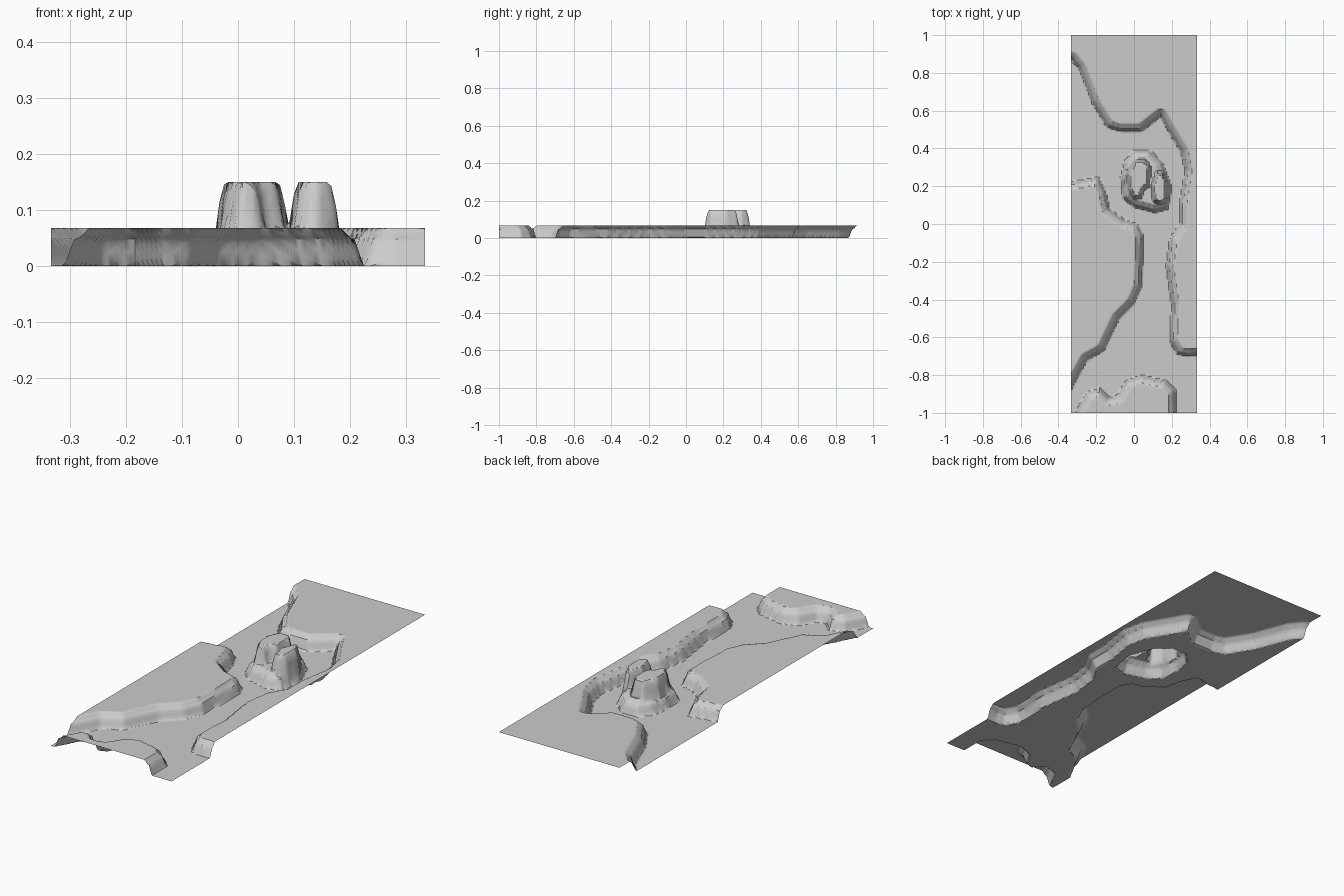
import bpy
import bmesh
from mathutils import Vector
from mathutils.geometry import intersect_point_line

cube = bpy.data.objects.get("Cube")
if cube:
    bpy.data.objects.remove(cube, do_unlink=True)

WIDTH, LENGTH = 0.666, 2.0
COLUMNS, ROWS = 80, 240

# Foot outlines of the raised ground; edge corners run past the border
north_east_bank = [
    (-0.45, 0.92), (-0.33, 0.87), (-0.29, 0.82), (-0.22, 0.64), (-0.14, 0.51),
    (-0.07, 0.49), (0.04, 0.49), (0.14, 0.57), (0.19, 0.48), (0.25, 0.38),
    (0.27, 0.28), (0.24, 0.1), (0.24, 0), (0.19, -0.08), (0.17, -0.22),
    (0.2, -0.43), (0.19, -0.62), (0.23, -0.69), (0.28, -0.7), (0.5, -0.68),
    (0.5, 1.2), (-0.45, 1.2)]
west_bank = [
    (-0.5, -1), (-0.33, -0.87), (-0.25, -0.72), (-0.16, -0.67), (-0.08, -0.5),
    (0, -0.42), (0.04, -0.33), (0.05, -0.06), (0.02, 0), (-0.05, 0.02),
    (-0.13, 0.08), (-0.15, 0.17), (-0.19, 0.25), (-0.28, 0.23), (-0.5, 0.21)]
front_bank = [
    (-0.38, -1.2), (-0.31, -1), (-0.25, -0.89), (-0.18, -0.87), (-0.13, -0.92),
    (-0.09, -0.91), (-0.04, -0.83), (0.04, -0.8), (0.17, -0.83), (0.22, -0.88),
    (0.23, -1.2)]
island = [
    (-0.07, 0.25), (-0.06, 0.14), (0, 0.09), (0.11, 0.06), (0.18, 0.08),
    (0.2, 0.2), (0.15, 0.33), (0.08, 0.39), (0, 0.39), (-0.05, 0.33)]
large_peak = [
    (-0.04, 0.27), (-0.03, 0.18), (0, 0.13), (0.04, 0.14), (0.05, 0.18),
    (0.08, 0.2), (0.09, 0.3), (0.06, 0.34), (0, 0.34)]
small_peak = [
    (0.09, 0.2), (0.1, 0.12), (0.14, 0.1), (0.18, 0.13), (0.18, 0.22),
    (0.15, 0.28), (0.12, 0.28)]

# Slope profiles: distance inside the outline, height
bank_slope = [(0, 0), (0.016, 0.048), (0.027, 0.052), (0.038, 0.068)]
peak_slope = [(0, 0.068), (0.008, 0.125), (0.016, 0.15)]

landforms = [
    (north_east_bank, bank_slope), (west_bank, bank_slope),
    (front_bank, bank_slope), (island, bank_slope),
    (large_peak, peak_slope), (small_peak, peak_slope)]


def edges_of(outline):
    points = [Vector(p) for p in outline]
    return list(zip(points, points[1:] + points[:1]))


def depth_inside(point, edges):
    """Distance to the outline, or None when the point lies outside."""
    inside = False
    for a, b in edges:
        if (a.y > point.y) != (b.y > point.y):
            crossing = a.x + (point.y - a.y) * (b.x - a.x) / (b.y - a.y)
            if point.x < crossing:
                inside = not inside
    if not inside:
        return None
    nearest = None
    for a, b in edges:
        along = b - a
        t = (point - a).dot(along) / along.length_squared
        gap = (point - a - along * max(0, min(1, t))).length
        nearest = gap if nearest is None else min(nearest, gap)
    return nearest


def slope_height(depth, profile):
    for (d0, h0), (d1, h1) in zip(profile, profile[1:]):
        if depth < d1:
            return h0 + (h1 - h0) * (depth - d0) / (d1 - d0)
    return profile[-1][1]


prepared = [(edges_of(outline), profile) for outline, profile in landforms]


def ground_height(x, y):
    point = Vector((x, y))
    height = 0
    for edges, profile in prepared:
        depth = depth_inside(point, edges)
        if depth is not None:
            height = max(height, slope_height(depth, profile))
    return height


# Terrain sheet: a flat grid raised by the landforms
bm = bmesh.new()
bmesh.ops.create_grid(bm, x_segments=COLUMNS, y_segments=ROWS, size=1)
for v in bm.verts:
    v.co.x *= WIDTH / 2
    v.co.y *= LENGTH / 2
    v.co.z = ground_height(v.co.x, v.co.y)
mesh = bpy.data.meshes.new("terrain_sheet")
bm.to_mesh(mesh)
bm.free()
terrain = bpy.data.objects.new("terrain_sheet", mesh)
bpy.context.collection.objects.link(terrain)

# Plain grey ground
grey = bpy.data.materials.new("plain_grey")
grey.use_nodes = True
colour = (0.6, 0.6, 0.6, 1)
grey.diffuse_color = colour
grey.node_tree.nodes["Principled BSDF"].inputs["Base Color"].default_value = colour
mesh.materials.append(grey)

bpy.context.view_layer.objects.active = terrain
terrain.select_set(True)
bpy.ops.object.shade_smooth_by_angle(angle=0.7)
